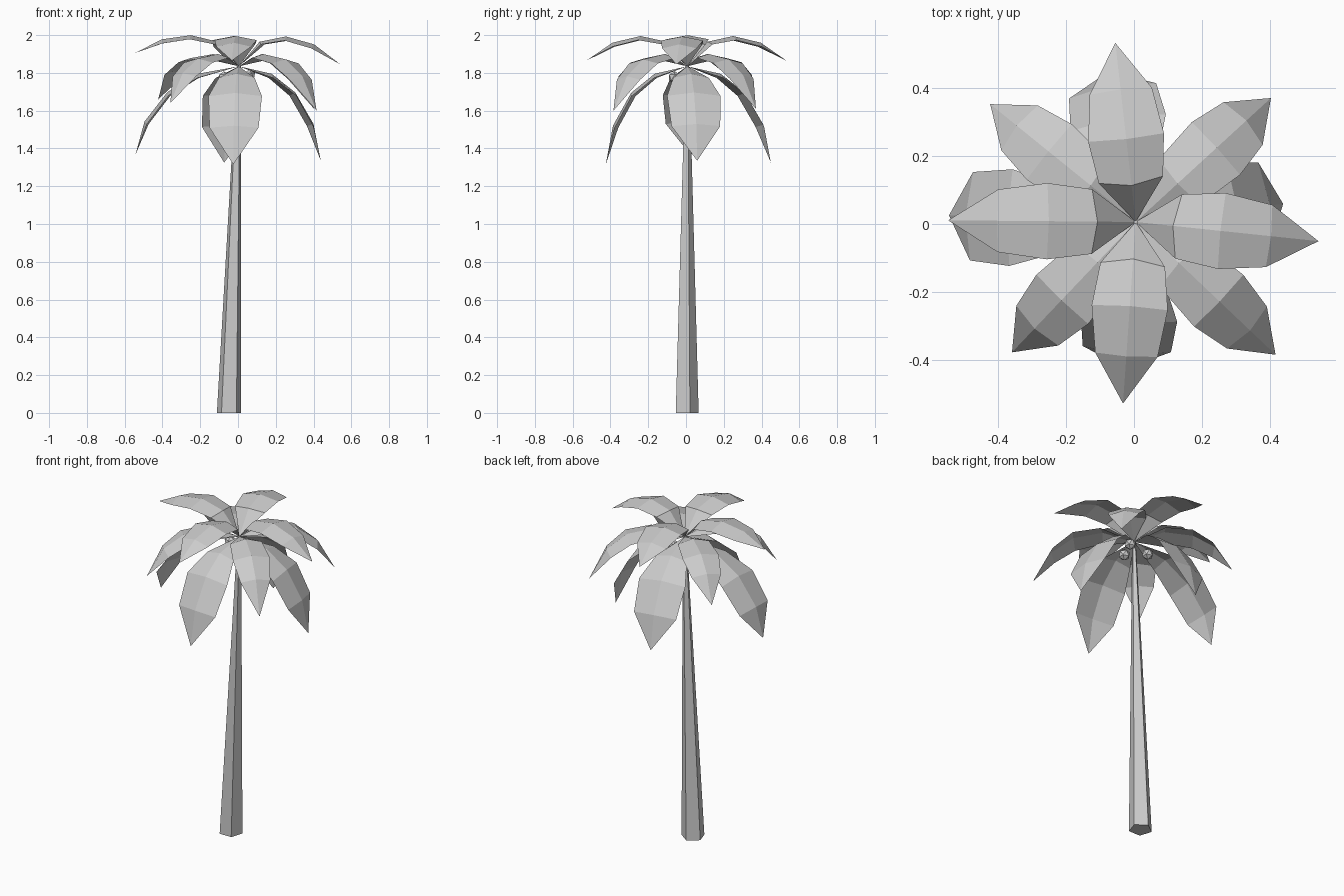
import bpy, bmesh, math
from mathutils import Vector

cube = bpy.data.objects.get("Cube")
if cube:
    bpy.data.objects.remove(cube, do_unlink=True)

grey = bpy.data.materials.new("light_grey")
grey.use_nodes = True
colour = (0.6, 0.6, 0.6, 1)
grey.diffuse_color = colour
grey.node_tree.nodes["Principled BSDF"].inputs["Base Color"].default_value = colour


def add_object(name, bm):
    mesh = bpy.data.meshes.new(name)
    bm.to_mesh(mesh)
    bm.free()
    mesh.materials.append(grey)
    obj = bpy.data.objects.new(name, mesh)
    bpy.context.collection.objects.link(obj)
    return obj


# Trunk: leaning, tapered five-sided column
def make_trunk(sides=5):
    bm = bmesh.new()
    rings = []
    for centre, radius in ((Vector((-0.048, 0, 0)), 0.067), (Vector((0.005, 0.006, 1.84)), 0.011)):
        angles = [math.pi / 2 + math.tau * i / sides for i in range(sides)]
        rings.append([bm.verts.new(centre + radius * Vector((math.cos(a), math.sin(a), 0)))
                      for a in angles])
    low, high = rings
    for i in range(sides):
        j = (i + 1) % sides
        bm.faces.new((low[i], low[j], high[j], high[i]))
    bm.faces.new(low[::-1])
    bm.faces.new(high)
    add_object("trunk", bm)


# Leaf tiers: (reach, height, half width) along the midrib, then the tip
CROWN = Vector((0.005, 0.006, 1.835))
TIERS = {
    "upper": [(0.11, 0.13, 0.095), (0.25, 0.16, 0.112), (0.40, 0.125, 0.092), (0.54, 0.03, 0)],
    "middle": [(0.17, 0.065, 0.09), (0.33, 0.04, 0.105), (0.45, -0.04, 0.085), (0.55, -0.205, 0)],
    "lower": [(0.18, -0.04, 0.095), (0.31, -0.14, 0.142), (0.41, -0.31, 0.13), (0.45, -0.51, 0)],
}
FOLD = 0.022


# Leaf: pointed sheet folded along its midrib
def make_leaf(name, profile, heading, stretch, tip_shift):
    a = math.radians(heading)
    out = Vector((math.cos(a), math.sin(a), 0))
    side = Vector((-out.y, out.x, 0))
    up = Vector((0, 0, 1))
    bm = bmesh.new()
    root = bm.verts.new(CROWN)
    last = (root, root, root)
    previous = (0, 0)
    for n, (reach, height, half) in enumerate(profile):
        reach *= stretch
        height += tip_shift * (n / (len(profile) - 1)) ** 2
        mid = CROWN + out * reach + up * height
        if half:
            step = Vector((reach - previous[0], height - previous[1])).normalized()
            droop = (out * step.y - up * step.x) * FOLD
            row = tuple(bm.verts.new(mid + offset) for offset in
                        (side * half + droop, Vector(), droop - side * half))
        else:
            row = (bm.verts.new(mid),) * 3
        for k in (0, 1):
            corners = list(dict.fromkeys((last[k], last[k + 1], row[k + 1], row[k])))
            bm.faces.new(corners)
        last, previous = row, (reach, height)
    bmesh.ops.recalc_face_normals(bm, faces=bm.faces)
    bm.normal_update()
    if sum(f.normal.z for f in bm.faces) < 0:
        bmesh.ops.reverse_faces(bm, faces=bm.faces)
    add_object(name, bm)


# Each leaf: tier, side, heading, length factor, tip height change
LEAVES = [
    ("upper", "left", -6, 1.0, -0.02), ("upper", "back", 96.5, 0.98, 0),
    ("upper", "right", 179.5, 1.02, 0.04), ("upper", "front", 266, 0.99, 0),
    ("middle", "back_left", 42.5, 0.98, -0.02), ("middle", "back_right", 141, 1.0, 0.03),
    ("middle", "front_right", 226.5, 0.96, 0.01), ("middle", "front_left", -43.5, 1.03, -0.03),
    ("lower", "left", 7, 0.97, 0.01), ("lower", "back", 100, 1.0, 0),
    ("lower", "right", 178, 1.22, 0.04), ("lower", "front", 266, 0.96, -0.01),
]

make_trunk()
for tier, place, heading, stretch, shift in LEAVES:
    make_leaf(f"{tier}_leaf_{place}", TIERS[tier], heading, stretch, shift)

# Nuts hanging under the crown
for n, spot in enumerate(((0.06, 0.04, 1.785), (-0.075, 0.03, 1.775), (0.02, -0.06, 1.775))):
    bm = bmesh.new()
    bmesh.ops.create_icosphere(bm, subdivisions=1, radius=0.034)
    add_object(f"nut_{n + 1}", bm).location = spot
